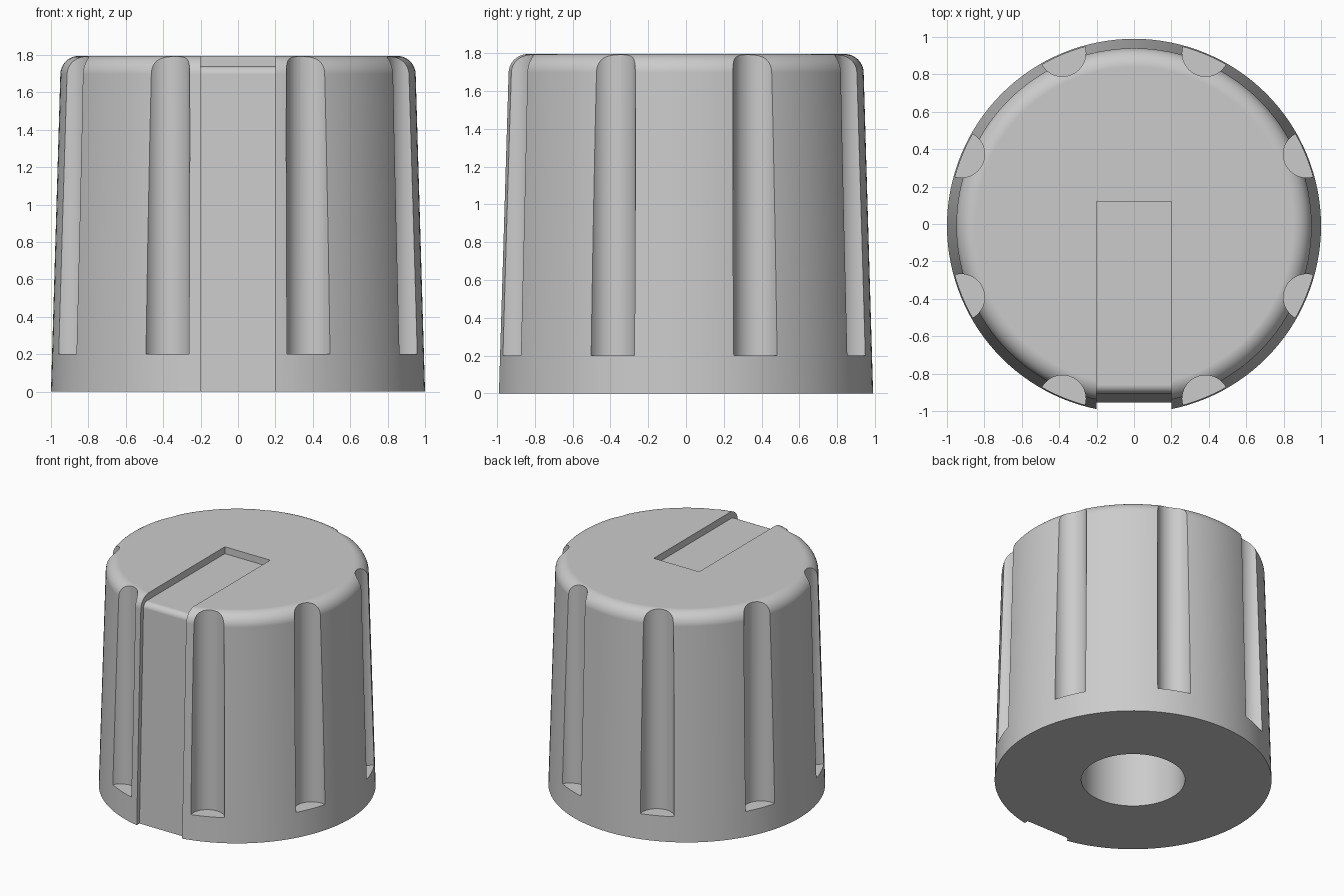
import bpy, bmesh, math
from mathutils import Matrix, Vector

cube = bpy.data.objects.get("Cube")
if cube:
    bpy.data.objects.remove(cube, do_unlink=True)

HEIGHT = 1.795
CENTRE_Y = -0.01
SEGMENTS = 128

grey = bpy.data.materials.new("plain grey")
grey.use_nodes = True
grey.diffuse_color = (0.6, 0.6, 0.6, 1)
grey.node_tree.nodes["Principled BSDF"].inputs["Base Color"].default_value = grey.diffuse_color


def finish(name, bm):
    """Turn a bmesh into an object standing on the knob axis."""
    bmesh.ops.recalc_face_normals(bm, faces=bm.faces)
    mesh = bpy.data.meshes.new(name)
    bm.to_mesh(mesh)
    bm.free()
    mesh.materials.append(grey)
    obj = bpy.data.objects.new(name, mesh)
    obj.location.y = CENTRE_Y
    bpy.context.collection.objects.link(obj)
    return obj


def fillet(cx, cz, radius, start, end, steps):
    """Points of an arc in the radius-height plane."""
    angles = [math.radians(start + (end - start) * i / steps) for i in range(steps + 1)]
    return [(cx + radius * math.cos(a), cz + radius * math.sin(a)) for a in angles]


def lathe(name, profile):
    bm = bmesh.new()
    verts = [bm.verts.new((r, 0, z)) for r, z in profile]
    edges = [bm.edges.new(pair) for pair in zip(verts, verts[1:])]
    bmesh.ops.spin(bm, geom=verts + edges, axis=(0, 0, 1), cent=(0, 0, 0),
                   angle=math.tau, steps=SEGMENTS, use_merge=True)
    bmesh.ops.remove_doubles(bm, verts=bm.verts, dist=1e-5)
    # Close the flat top and the blind end of the shaft hole
    bmesh.ops.holes_fill(bm, edges=[e for e in bm.edges if e.is_boundary], sides=0)
    return finish(name, bm)


# Tapered body with a rounded top rim and a shaft hole underneath
body = lathe("knob_body", [(0.375, 1.2), (0.375, 0), (1, 0)]
             + fillet(0.85, HEIGHT - 0.1, 0.1, 2, 90, 12))

# Eight upright grip flutes around the side
bm = bmesh.new()
for k in range(8):
    angle = math.radians(22.5 + 45 * k)
    place = Matrix.Translation((math.cos(angle), math.sin(angle), 1.2))
    bmesh.ops.create_cone(bm, cap_ends=True, segments=48, radius1=0.125,
                          radius2=0.125, depth=2, matrix=place)
flutes = finish("flute_cutter", bm)

# Pointer slot across the top and down the front
floor = HEIGHT - 0.055
outline = [(-0.13, 2), (-0.13, floor)]
outline += fillet(0.85, floor - 0.045, 0.045, 90, 2, 8)
outline += [(0.948, -0.1), (1.2, -0.1), (1.2, 2)]
bm = bmesh.new()
side = bm.faces.new([bm.verts.new((-0.2, -d, z)) for d, z in outline])
grown = bmesh.ops.extrude_face_region(bm, geom=[side])["geom"]
bmesh.ops.translate(bm, vec=Vector((0.4, 0, 0)),
                    verts=[v for v in grown if isinstance(v, bmesh.types.BMVert)])
slot = finish("slot_cutter", bm)

# Cut the body and bake the result
for cutter in (flutes, slot):
    cut = body.modifiers.new(cutter.name, "BOOLEAN")
    cut.operation = "DIFFERENCE"
    cut.solver = "EXACT"
    cut.object = cutter
bpy.context.view_layer.update()
graph = bpy.context.evaluated_depsgraph_get()
carved = bpy.data.meshes.new_from_object(body.evaluated_get(graph))
body.modifiers.clear()
body.data = carved
for cutter in (flutes, slot):
    bpy.data.objects.remove(cutter, do_unlink=True)

# Smooth shading with crisp cut edges
bpy.ops.object.select_all(action="DESELECT")
body.select_set(True)
bpy.context.view_layer.objects.active = body
bpy.ops.object.shade_smooth_by_angle(angle=math.radians(25))
weighted = body.modifiers.new("even_normals", "WEIGHTED_NORMAL")
weighted.keep_sharp = True
